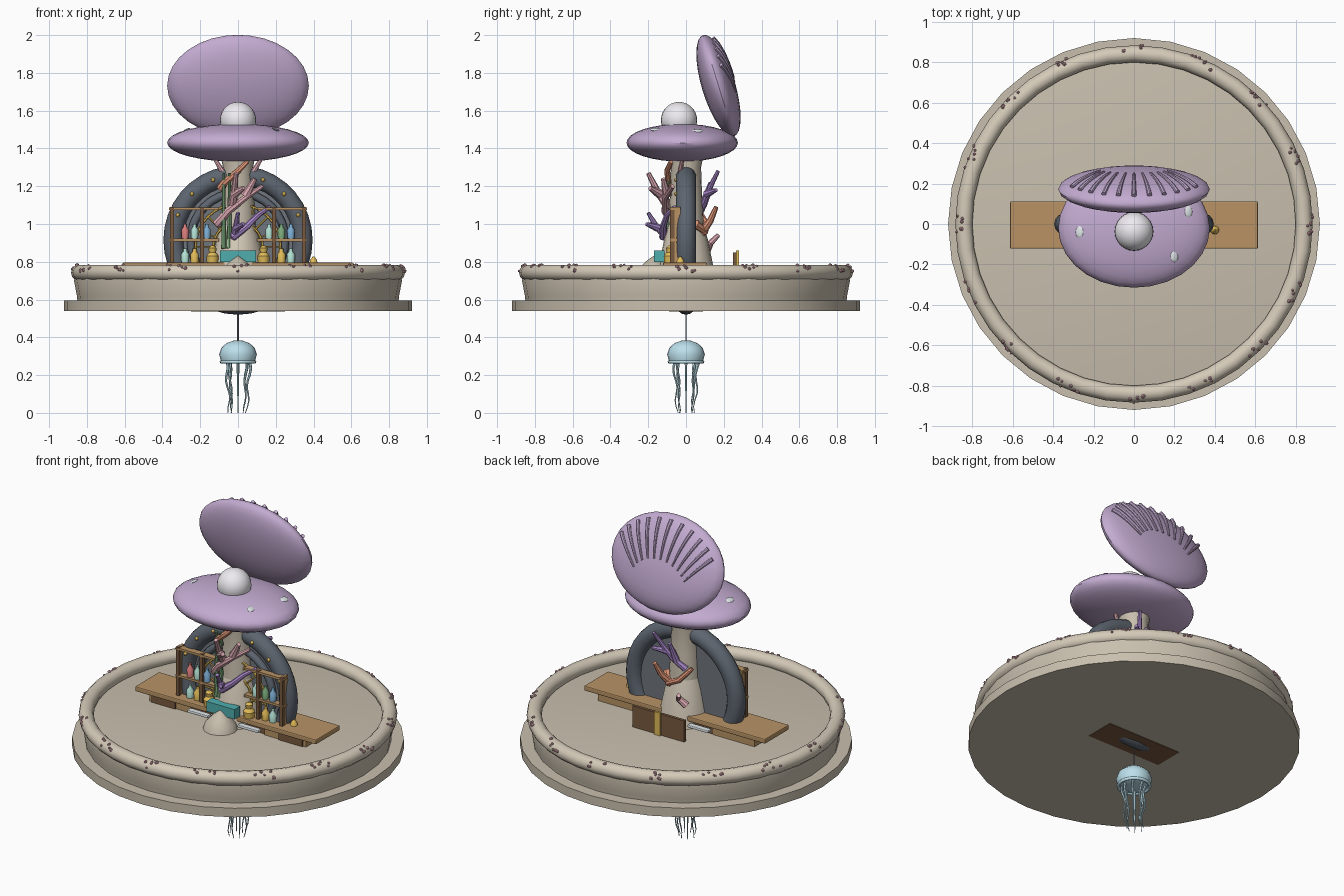
import bpy, bmesh, math, random
from math import sin, cos, pi, radians
from mathutils import Vector, Matrix

if "Cube" in bpy.data.objects:
    bpy.data.objects.remove(bpy.data.objects["Cube"])

random.seed(4)
C = dict(sand=(.58, .52, .42), pale=(.66, .59, .48), lilac=(.55, .41, .64), pearl=(.85, .83, .87),
         slate=(.11, .13, .16), panel=(.16, .18, .21), wood=(.48, .29, .13), dark=(.19, .10, .05),
         gold=(.75, .5, .1), jelly=(.5, .74, .83), cord=(.2, .2, .22), pink=(.75, .42, .47),
         orange=(.8, .33, .2), purple=(.42, .26, .62), green=(.2, .4, .2), teal=(.08, .42, .43),
         glass=(.45, .75, .65), blue=(.2, .42, .65), red=(.7, .2, .2), white=(.75, .8, .82))


def mat(key):
    m = bpy.data.materials.get(key) or bpy.data.materials.new(key)
    m.diffuse_color = (*C[key], 1)
    m.use_nodes = True
    m.node_tree.nodes["Principled BSDF"].inputs["Base Color"].default_value = m.diffuse_color
    return m


def finish(bm, name, col, smooth=True, angle=40):
    me = bpy.data.meshes.new(name)
    bmesh.ops.recalc_face_normals(bm, faces=bm.faces)
    bm.to_mesh(me)
    bm.free()
    ob = bpy.data.objects.new(name, me)
    bpy.context.collection.objects.link(ob)
    me.materials.append(mat(col))
    if smooth:
        bpy.ops.object.select_all(action='DESELECT')
        ob.select_set(True)
        bpy.context.view_layer.objects.active = ob
        bpy.ops.object.shade_smooth_by_angle(angle=radians(angle))
    return ob


def box(name, x0, x1, y0, y1, z0, z1, col, bevel=0):
    bm = bmesh.new()
    bmesh.ops.create_cube(bm, size=1, matrix=Matrix.Translation(((x0 + x1) / 2, (y0 + y1) / 2, (z0 + z1) / 2))
                          @ Matrix.Diagonal((x1 - x0, y1 - y0, z1 - z0, 1)))
    if bevel:
        bmesh.ops.bevel(bm, geom=bm.edges[:], offset=bevel, segments=2, affect='EDGES', profile=.5)
    return finish(bm, name, col, False)


def ball(name, loc, scale, col, rot=None, u=24, v=14):
    bm = bmesh.new()
    m = Matrix.Translation(loc) @ (rot or Matrix()) @ Matrix.Diagonal((*scale, 1))
    bmesh.ops.create_uvsphere(bm, u_segments=u, v_segments=v, radius=1, matrix=m)
    return finish(bm, name, col)


def lathe(name, prof, col, n=32, loc=(0, 0, 0), rot=None):
    """Revolve (radius, z) points; open ends are capped."""
    bm = bmesh.new()
    m = Matrix.Translation(loc) @ (rot or Matrix())
    rings = [[bm.verts.new(m @ Vector((r * cos(2 * pi * i / n), r * sin(2 * pi * i / n), z))) for i in range(n)]
             for r, z in prof]
    for a, b in zip(rings, rings[1:]):
        for i in range(n):
            bm.faces.new((a[i], a[(i + 1) % n], b[(i + 1) % n], b[i]))
    bm.faces.new(rings[0])
    bm.faces.new(rings[-1])
    return finish(bm, name, col)


def torus(name, R, r, loc, col, rot=None, n=32, k=12):
    bm = bmesh.new()
    m = Matrix.Translation(loc) @ (rot or Matrix())
    g = [[bm.verts.new(m @ Vector(((R + r * cos(2 * pi * j / k)) * cos(2 * pi * i / n),
                                   (R + r * cos(2 * pi * j / k)) * sin(2 * pi * i / n),
                                   r * sin(2 * pi * j / k)))) for j in range(k)] for i in range(n)]
    for i in range(n):
        for j in range(k):
            bm.faces.new((g[i][j], g[(i + 1) % n][j], g[(i + 1) % n][(j + 1) % k], g[i][(j + 1) % k]))
    return finish(bm, name, col, angle=60)


def tube(name, paths, r0, r1, col, n=8):
    """Tapered tubes along one or more point paths."""
    bm = bmesh.new()
    for pts in paths:
        pts = [Vector(p) for p in pts]
        prev = None
        rings = []
        for i, p in enumerate(pts):
            d = (pts[min(i + 1, len(pts) - 1)] - pts[max(i - 1, 0)]).normalized()
            ref = prev or (Vector((1, 0, 0)) if abs(d.x) < .8 else Vector((0, 1, 0)))
            a = (ref - d * ref.dot(d)).normalized()
            prev = a
            b = d.cross(a)
            r = r0 + (r1 - r0) * i / (len(pts) - 1)
            rings.append([bm.verts.new(p + r * (a * cos(2 * pi * j / n) + b * sin(2 * pi * j / n)))
                          for j in range(n)])
        for a, b in zip(rings, rings[1:]):
            for j in range(n):
                bm.faces.new((a[j], a[(j + 1) % n], b[(j + 1) % n], b[j]))
        bm.faces.new(rings[0])
        bm.faces.new(rings[-1])
    return finish(bm, name, col)


UP = Matrix.Rotation(pi / 2, 4, 'X')

# Round basin: stepped base, wall, floor and rim
lathe("basin_base", [(.92, .54), (.92, .595)], "sand", 32)
lathe("basin_wall", [(.85, .59), (.853, .62), (.868, .70), (.865, .715), (.84, .72)], "sand", 32)
torus("basin_rim", .842, .042, (0, 0, .742), "pale", n=40)
bm = bmesh.new()
for k in range(16):
    for j in range(6):
        a = k * pi / 8 + pi / 2 + random.uniform(-.07, .07)
        t = random.uniform(.1, 1.4)
        bmesh.ops.create_icosphere(bm, subdivisions=1, radius=random.uniform(.007, .011), matrix=Matrix.Translation(
            ((.842 + .042 * cos(t)) * cos(a), (.842 + .042 * cos(t)) * sin(a), .742 + .042 * sin(t))))
finish(bm, "rim_coral_buds", "pink")

# Trunk
lathe("trunk_foot", [(.155, .71), (.14, .8), (.115, .92), (.092, 1.0)], "pale", 20)
lathe("trunk", [(.095, .98), (.085, 1.15), (.08, 1.3), (.1, 1.4)], "sand", 20)

# Counter, cabinets and items on it
box("counter_top", -.613, .613, -.122, .112, .765, .795, "wood", .006)
box("cabinet_core", -.25, .25, -.09, .09, .537, .77, "dark")
for s in (-1, 1):
    box("cabinet_side", min(s * .25, s * .53), max(s * .25, s * .53), -.1, .095, .7, .768, "wood")
    box("cabinet_door", s * .43 - .08, s * .43 + .08, -.108, -.098, .71, .76, "dark")
    box("counter_tray", s * .17 - .07, s * .17 + .07, -.15, -.115, .745, .762, "white", .005)
    lathe("gold_jar", [(.03, .795), (.033, .83), (.018, .85), (.022, .872), (.008, .885)], "gold", 12,
          (s * .135, -.085, 0))
box("rear_tray", -.25, -.11, .11, .145, .745, .762, "white", .005)
box("teal_box", -.095, .095, -.17, -.115, .8, .86, "teal")
lathe("front_shell_cone", [(.1, .71), (.085, .76), (.045, .8), (.004, .83)], "sand", 12, (0, -.17, 0))
lathe("counter_bell", [(.022, .79), (.018, .81), (.004, .828)], "gold", 12, (.4, -.03, 0))
box("rear_board", -.175, .175, .25, .268, .7, .85, "dark")
box("rear_board_strip", -.02, .02, .266, .28, .7, .86, "gold")

# Round arch with back panel and gold rings
torus("arch_ring", .342, .053, (0, 0, .915), "slate", UP, 36, 14)
lathe("arch_panel", [(.32, -.012), (.32, .012)], "panel", 32, (0, .005, .915), UP)
torus("arch_inner_ring", .25, .022, (0, -.02, .915), "slate", UP, 32, 10)
for r in (.225, .13):
    torus("gold_ring", r, .007, (0, -.05, .88), "gold", UP, 32, 6)
spokes = [((.12 * cos(a), -.05, .88 + .12 * sin(a)), (.23 * cos(a), -.05, .88 + .23 * sin(a)))
          for a in [pi * i / 8 for i in range(9)]]
tube("gold_spokes", spokes, .005, .005, "gold", 6)
for i in range(9):
    a = pi * i / 8
    ball("gold_stud", (.345 * cos(a), -.052, .915 + .345 * sin(a)), (.011,) * 3, "gold", None, 8, 6)

# Shelves and bottles
for s in (-1, 1):
    for x in (.35, .19):
        box("shelf_post", s * x - .01, s * x + .01, -.085, -.06, .79, 1.09, "dark")
    box("shelf_end_post", s * .35 - .008, s * .35 + .008, -.06, -.03, .79, 1.09, "wood")
    for z in (.915, 1.08):
        box("shelf_rail", min(s * .1, s * .365), max(s * .1, s * .365), -.085, -.045, z - .007, z + .007, "wood")
    for x, c in ((.28, "red" if s < 0 else "blue"), (.165, "blue" if s < 0 else "glass"),
                 (.23, "glass" if s < 0 else "green")):
        lathe("bottle", [(.018, .922), (.02, .97), (.009, .985), (.009, 1.0)], c, 10, (s * x, -.062, 0))
    for x, c in ((.28, "glass"), (.23, "gold")):
        lathe("low_bottle", [(.02, .795), (.022, .84), (.01, .855), (.01, .87)], c, 10, (s * x, -.062, 0))

# Branching coral and weed on the trunk
tube("pink_coral", [[(-.11, -.06, 1.0), (-.05, -.11, 1.07), (.04, -.11, 1.14), (.13, -.07, 1.2)],
                    [(-.03, -.09, 1.09), (-.02, -.15, 1.17), (-.01, -.2, 1.27)],
                    [(-.02, -.14, 1.16), (.03, -.19, 1.19)],
                    [(.04, -.1, 1.15), (.09, -.12, 1.24)]], .026, .012, "pink")
tube("purple_coral", [[(-.03, -.12, .93), (.05, -.12, .99), (.11, -.1, 1.05), (.17, -.06, 1.09)],
                      [(-.02, -.1, .93), (-.01, -.16, .99), (0, -.2, 1.06)],
                      [(-.01, -.15, .98), (.03, -.21, 1.0)]], .022, .01, "purple")
tube("orange_coral", [[(-.09, -.06, 1.19), (-.07, -.09, 1.22), (0, -.1, 1.28), (.05, -.08, 1.33)],
                      [(.09, .05, 1.0), (.05, .1, .96), (-.03, .11, 1.0), (-.09, .07, 1.07)],
                      [(.04, .08, .95), (.08, .13, 1.02), (.1, .16, 1.09)]], .024, .012, "orange")
tube("rear_purple_coral", [[(-.05, .07, 1.06), (.02, .1, 1.12), (.07, .13, 1.2), (.1, .17, 1.28)],
                           [(.05, .11, 1.16), (.12, .16, 1.18)],
                           [(.0, .09, 1.1), (.02, .13, 1.22)]], .022, .01, "purple")
tube("rear_pink_coral", [[(-.08, .11, .86), (-.04, .13, .9), (-.07, .17, .94)]], .022, .012, "pink")
tube("upper_coral", [[(s * .05, -.02, 1.24), (s * .09, -.03, 1.29), (s * .12, -.02, 1.34)] for s in (-1, 1)],
     .018, .01, "pink")
tube("green_weed", [[(x, -.105 + .01 * (i % 2), .87 + .05 * i) for i in range(9)] for x in (-.075, -.045)],
     .014, .007, "green")

# Clam shell with pearl
ball("lower_shell", (0, -.02, 1.43), (.375, .295, .1), "lilac", None, 28, 16)
ball("pearl", (0, -.037, 1.55), (.096,) * 3, "pearl")
for x, y in ((-.27, -.04), (.2, -.16), (.27, .06)):
    z = 1.43 + .1 * math.sqrt(1 - (x / .375) ** 2 - ((y + .02) / .295) ** 2)
    ball("shell_spot", (x, y, z), (.02, .03, .006), "white", Matrix.Rotation(.35 * (1 if x > 0 else -1), 4, 'Y'), 12, 6)
tilt = Matrix.Rotation(radians(17), 4, 'X')
mid, dims = Vector((0, .172, 1.732)), Vector((.375, .088, .28))
ball("upper_shell", mid, dims, "lilac", tilt, 28, 16)
ribs = []
for i in range(-5, 6):
    tip = Vector((.9 * sin(i * .23), .9 * cos(i * .23)))
    path = []
    for j in range(7):
        p = Vector((0, -.9)).lerp(tip, .55 + .45 * j / 6)
        q = Vector((p.x * dims.x, dims.y * math.sqrt(max(0, 1 - p.length_squared)) + .002 + .004 * j / 6, p.y * dims.z))
        path.append(mid + tilt @ q)
    ribs.append(path)
tube("shell_ribs", ribs, .006, .012, "lilac")

# Hanging jellyfish
tube("jelly_cord", [((0, 0, .37), (0, 0, .55))][0:1], .004, .004, "cord", 6)
lathe("jelly_bell", [(.07, .265), (.09, .275), (.1, .31), (.088, .345), (.06, .37), (.025, .382), (.004, .384)],
      "jelly", 20)
torus("jelly_skirt", .088, .009, (0, 0, .27), "jelly", None, 20, 8)
tent = []
for i in range(8):
    a = pi / 4 * i
    tent.append([((.062 + .008 * sin(j * 1.3 + i) - .002 * j) * cos(a), (.062 + .008 * sin(j * 1.3 + i) - .002 * j) * sin(a),
                  .27 - .27 * j / 8) for j in range(9)])
tube("jelly_tentacles", tent, .008, .002, "jelly", 6)
